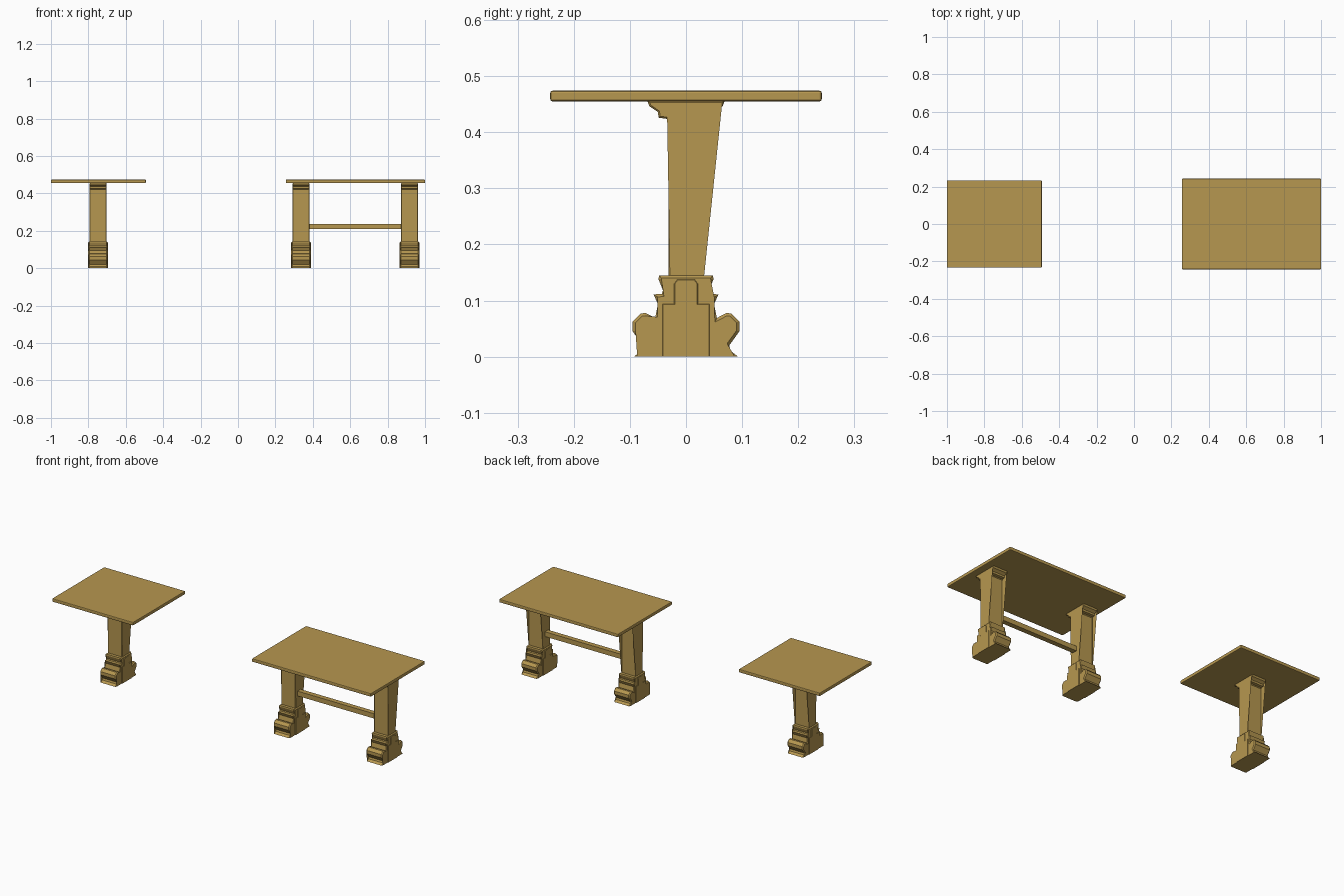
import bpy, bmesh
from mathutils import Vector

if "Cube" in bpy.data.objects:
    bpy.data.objects.remove(bpy.data.objects["Cube"])

wood = bpy.data.materials.new("tan_wood")
wood.diffuse_color = (0.47, 0.31, 0.08, 1)
wood.use_nodes = True
wood.node_tree.nodes["Principled BSDF"].inputs["Base Color"].default_value = wood.diffuse_color


def inset(pts, d):
    """Mitred inward offset of a counter-clockwise outline."""
    out, n = [], len(pts)
    for i in range(n):
        p = Vector(pts[i])
        a = (p - Vector(pts[i - 1])).normalized()
        b = (Vector(pts[(i + 1) % n]) - p).normalized()
        na, nb = Vector((-a.y, a.x)), Vector((-b.y, b.x))
        out.append(p + (na + nb) * d / max(1 + na.dot(nb), 0.5))
    return out


def finish(name, bm):
    bmesh.ops.recalc_face_normals(bm, faces=bm.faces)
    me = bpy.data.meshes.new(name)
    bm.to_mesh(me)
    bm.free()
    me.materials.append(wood)
    ob = bpy.data.objects.new(name, me)
    bpy.context.collection.objects.link(ob)
    return ob


def slab(name, half, cx, width, bevel, flat_base=False):
    """Mirror a right-hand (y, z) profile and extrude along x with bevelled rims."""
    outline = half + [(-y, z) for y, z in reversed(half)]
    inner = inset(outline, bevel)
    if flat_base:
        inner[0].y = inner[-1].y = half[0][1]
    bm = bmesh.new()
    w = width / 2
    rings = []
    for x, pts in ((-w, inner), (-w + bevel, outline), (w - bevel, outline), (w, inner)):
        rings.append([bm.verts.new((cx + x, p[0], p[1])) for p in pts])
    n = len(outline)
    for r0, r1 in zip(rings, rings[1:]):
        for i in range(n):
            j = (i + 1) % n
            bm.faces.new((r0[i], r0[j], r1[j], r1[i]))
    caps = [bm.faces.new(rings[0]), bm.faces.new(rings[-1])]
    bmesh.ops.triangulate(bm, faces=caps)
    return finish(name, bm)


def box(name, lo, hi, bevel=0):
    bm = bmesh.new()
    bmesh.ops.create_cube(bm, size=1)
    for v in bm.verts:
        v.co = [(a + b) / 2 + c * (b - a) for a, b, c in zip(lo, hi, v.co)]
    if bevel:
        bmesh.ops.bevel(bm, geom=bm.edges[:], offset=bevel, segments=2,
                        profile=0.5, affect='EDGES')
    return finish(name, bm)


COLUMN = [(0.031, 0.1), (0.031, 0.42), (0.035, 0.424), (0.049, 0.426), (0.05, 0.436),
          (0.057, 0.441), (0.065, 0.446), (0.069, 0.456)]
SCROLL = [(0.093, 0), (0.08, 0.01), (0.077, 0.02), (0.095, 0.045), (0.095, 0.063),
          (0.081, 0.077), (0.072, 0.078), (0.055, 0.069), (0.05, 0.094),
          (0.058, 0.111), (0.043, 0.112), (0.041, 0.118), (0.049, 0.138),
          (0.048, 0.145), (0.028, 0.145)]
PANEL = [(0.042, 0), (0.042, 0.094), (0.021, 0.094), (0.021, 0.13), (0.015, 0.138)]


def leg(prefix, cx):
    slab(prefix + "_column", COLUMN, cx, 0.09, 0.003)
    slab(prefix + "_scroll_foot", SCROLL, cx, 0.1, 0.005, True)
    slab(prefix + "_foot_panel", PANEL, cx, 0.106, 0.001, True)


# small single-pedestal table
box("small_table_top", (-1, -0.233, 0.455), (-0.493, 0.233, 0.474), 0.004)
leg("small_table", -0.748)

# large table with two pedestals and a stretcher
box("large_table_top", (0.256, -0.242, 0.455), (1, 0.242, 0.474), 0.004)
leg("large_table_left", 0.337)
leg("large_table_right", 0.917)
box("stretcher", (0.36, -0.014, 0.209), (0.89, 0.014, 0.236))
